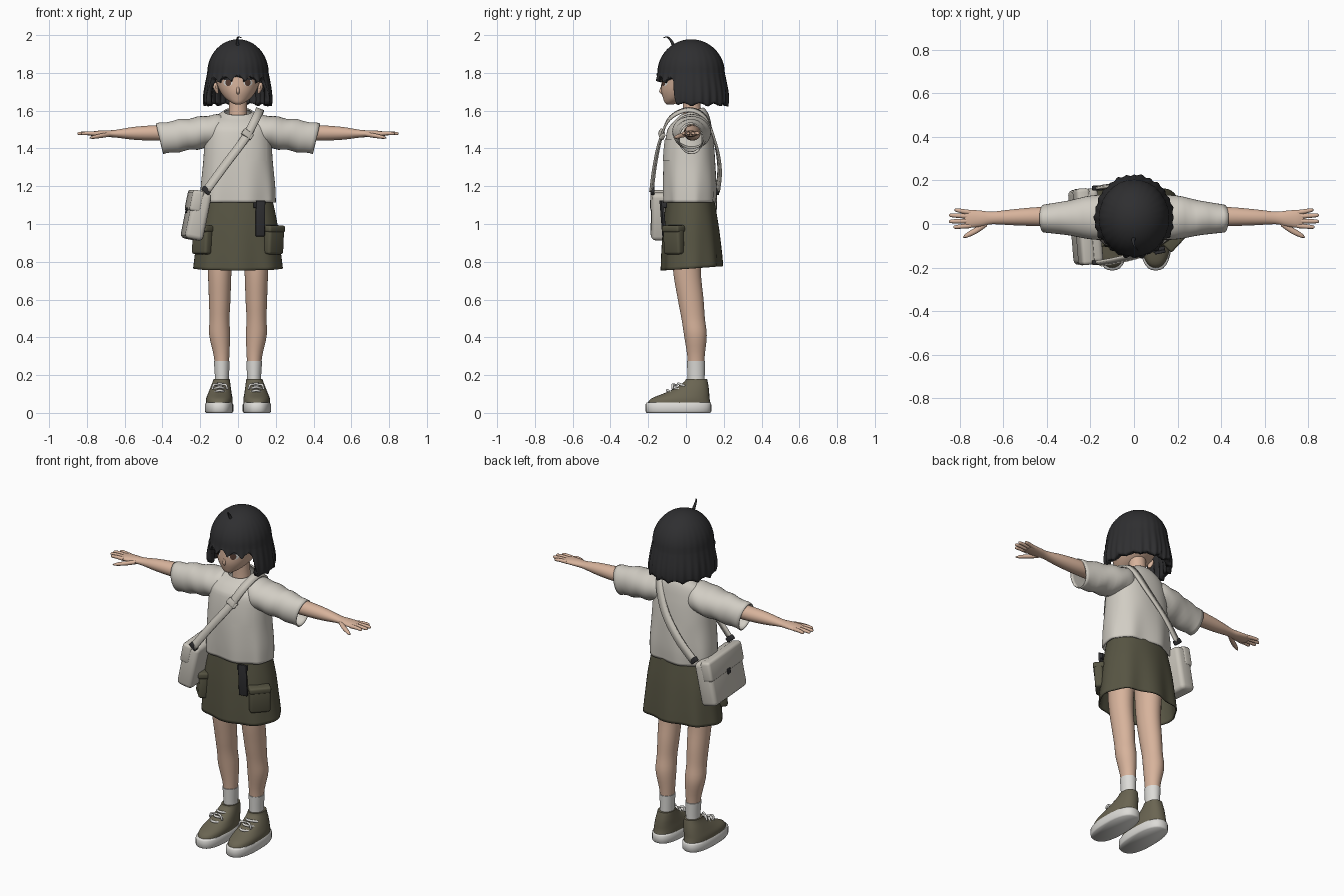
import bpy, bmesh
from math import sin, cos, pi, radians, degrees, acos, sqrt
from mathutils import Vector, Matrix, Euler

if "Cube" in bpy.data.objects:
    bpy.data.objects.remove(bpy.data.objects["Cube"])


def material(name, *rgb):
    m = bpy.data.materials.new(name)
    m.use_nodes = True
    m.diffuse_color = (*rgb, 1)
    m.node_tree.nodes["Principled BSDF"].inputs["Base Color"].default_value = (*rgb, 1)
    return m


HAIR = material("black hair", .028, .028, .03)
SKIN = material("skin", .68, .45, .33)
SHIRT = material("cream shirt", .64, .61, .55)
SKIRT = material("olive skirt", .095, .09, .056)
SHOE = material("olive shoe", .145, .13, .085)
BAG = material("stone bag", .58, .55, .49)
WHITE = material("off white", .72, .71, .68)
BELT = material("black belt", .03, .03, .033)
IRIS = material("brown iris", .1, .05, .035)


def finish(name, bm, mat, angle=45, normals=True):
    if normals:
        bmesh.ops.recalc_face_normals(bm, faces=bm.faces)
    me = bpy.data.meshes.new(name)
    bm.to_mesh(me)
    bm.free()
    for p in me.polygons:
        p.use_smooth = True
    me.set_sharp_from_angle(angle=radians(angle))
    me.materials.append(mat)
    ob = bpy.data.objects.new(name, me)
    bpy.context.scene.collection.objects.link(ob)
    return ob


def thicken(ob, t):
    mod = ob.modifiers.new("thickness", "SOLIDIFY")
    mod.thickness, mod.offset = t, -1
    return ob


def smooth_rows(rows, steps):
    """Catmull-Rom resampling of tuples."""
    rows = [Vector(r) for r in rows]
    out = []
    for i in range(len(rows) - 1):
        a, b, c, d = (rows[min(max(i + k, 0), len(rows) - 1)] for k in (-1, 0, 1, 2))
        for s in range(steps):
            t = s / steps
            out.append(b + (c - a) * (t / 2) + (a * 2 - b * 5 + c * 4 - d) * (t * t / 2)
                       + (b * 3 - a - c * 3 + d) * (t ** 3 / 2))
    return out + [rows[-1]]


def skin_rings(bm, rings, caps):
    rings = [[bm.verts.new(p) for p in r] for r in rings]
    n = len(rings[0])
    for a, b in zip(rings, rings[1:]):
        for i in range(n):
            bm.faces.new((a[i], a[(i + 1) % n], b[(i + 1) % n], b[i]))
    if caps:
        bm.faces.new(rings[0])
        bm.faces.new(rings[-1])


def loft(name, rows, mat, axis="z", side=1, n=32, power=2, steps=4, caps=True, tweak=None, angle=45):
    """Rows hold position along the axis, two centres and two radii."""
    rings = []
    for t, c1, c2, r1, r2 in smooth_rows(rows, steps):
        ring = []
        for i in range(n):
            c, s = cos(2 * pi * i / n), sin(2 * pi * i / n)
            u = c1 + r1 * abs(c) ** (2 / power) * (1 if c > 0 else -1)
            v = c2 + r2 * abs(s) ** (2 / power) * (1 if s > 0 else -1)
            p = Vector((u, v, t) if axis == "z" else (t, u, v))
            if tweak:
                tweak(p, 2 * pi * i / n)
            p.x *= side
            ring.append(p)
        rings.append(ring)
    bm = bmesh.new()
    skin_rings(bm, rings, caps)
    return finish(name, bm, mat, angle)


def box(name, loc, size, mat, rot=(0, 0, 0), bevel=.01):
    bm = bmesh.new()
    bmesh.ops.create_cube(bm, size=1, matrix=Matrix.LocRotScale(Vector(loc), Euler(rot), Vector(size)))
    bmesh.ops.bevel(bm, geom=bm.edges[:], offset=bevel, segments=3, profile=.5, affect="EDGES")
    return finish(name, bm, mat)


def tube(name, pts, mat, radius, taper=False):
    cu = bpy.data.curves.new(name, "CURVE")
    cu.dimensions, cu.bevel_depth, cu.bevel_resolution, cu.use_fill_caps = "3D", radius, 2, True
    pts = smooth_rows(pts, 5)
    sp = cu.splines.new("POLY")
    sp.points.add(len(pts) - 1)
    for i, p in enumerate(pts):
        sp.points[i].co = (*p, 1)
        sp.points[i].radius = 1 - .9 * i / (len(pts) - 1) if taper else 1
    cu.materials.append(mat)
    ob = bpy.data.objects.new(name, cu)
    bpy.context.scene.collection.objects.link(ob)


def decal(name, target, x, z, w, h, mat, lift, rounded=True):
    """Thin plate projected on to the front of a part."""
    bm = bmesh.new()
    bmesh.ops.create_grid(bm, x_segments=10, y_segments=10, size=1)
    for v in bm.verts:
        a, b = v.co.x, v.co.y
        if rounded:
            a, b = a * sqrt(1 - b * b / 2), b * sqrt(1 - a * a / 2)
        v.co = (x + a * w / 2, -.4, z + b * h / 2)
    ob = finish(name, bm, mat, normals=False)
    mod = ob.modifiers.new("wrap", "SHRINKWRAP")
    mod.target, mod.wrap_method, mod.offset = target, "PROJECT", lift
    mod.use_project_y, mod.use_positive_direction = True, True


# Head, neck and face
head = loft("head", [(1.632, 0, -.085, .012, .014), (1.642, 0, -.076, .034, .036), (1.665, 0, -.047, .066, .074),
                     (1.70, 0, -.018, .094, .112), (1.74, 0, 0, .112, .131), (1.80, 0, .018, .126, .145),
                     (1.87, 0, .02, .118, .135), (1.93, 0, .02, .07, .085), (1.95, 0, .02, .01, .012)], SKIN)
loft("neck", [(1.5, 0, .035, .06, .055), (1.58, 0, .033, .049, .048), (1.72, 0, .025, .046, .046)], SKIN)
loft("nose", [(1.685, 0, -.122, .004, .004), (1.702, 0, -.128, .009, .014), (1.735, 0, -.123, .004, .005)], SKIN, n=12)
for side, word in ((1, "left"), (-1, "right")):
    decal(word + "_eye_white", head, side * .053, 1.748, .046, .036, WHITE, .002)
    decal(word + "_iris", head, side * .051, 1.75, .03, .04, IRIS, .004)
    decal(word + "_lash", head, side * .055, 1.768, .056, .012, BELT, .006)
    loft(word + "_ear", [(1.69, .108, .0, .006, .008), (1.72, .118, .0, .013, .022),
                         (1.75, .12, .0, .008, .012)], SKIN, side=side, n=12)


# Bobbed hair with a jagged fringe
def hair_point(theta, v):
    a = abs(degrees(theta))
    jag = abs((a / 13) % 2 - 1)
    fringe = 1.755 + .035 * jag - .00025 * (a - 20)
    bob = 1.622 + .022 * jag
    mix = min(max((a - 58) / 10, 0), 1)
    bottom = fringe + (bob - fringe) * mix
    if v < .5:
        s = v * pi
        z, r = 1.80 + .178 * cos(s), sin(s)
    else:
        z = 1.80 + (bottom - 1.80) * (v - .5) * 2
        k = (1.80 - z) / .18
        r = 1 + .21 * k - .12 * k ** 4
    r *= 1 + .022 * v * v * (cos(theta * 360 / 26 * 2) + .5 * sin(theta * 11))
    return Vector((.162 * r * sin(theta), .027 - .178 * r * cos(theta), z))


bm = bmesh.new()
skin_rings(bm, [[hair_point(-pi + 2 * pi * i / 160, max(j, .1) / 24) for i in range(160)] for j in range(25)], False)
bm.verts.ensure_lookup_table()
bm.faces.new(bm.verts[:160])
thicken(finish("bob_hair", bm, HAIR, 60), .028)
tube("hair_curl", [(0, -.065, 1.94), (-.004, -.08, 1.972), (.002, -.1, 1.99), (.02, -.122, 1.985)], HAIR, .01, True)


# Shirt
def shirt_shape(p, a):
    p.z += .3 * (p.y - .03) * max(0, (p.z - 1.5) / .09)
    low = max(0, 1.35 - p.z)
    p.y += .03 * low * cos(a * 7)
    p.x *= 1 + .06 * low * sin(a * 5)


def sleeve_shape(p, a):
    p.x += .25 * (p.z - 1.47) * p.x / .43
    p.z += .004 * sin(p.x * 60 + a)


torso = loft("shirt_body", [(1.115, 0, .02, .2, .135), (1.2, 0, .02, .197, .139), (1.32, 0, .018, .185, .137),
                            (1.42, 0, .018, .178, .13), (1.5, 0, .02, .17, .118), (1.55, 0, .025, .145, .1),
                            (1.58, 0, .03, .1, .078), (1.597, 0, .03, .073, .062)],
             SHIRT, n=64, power=2.3, caps=False, tweak=shirt_shape)
thicken(torso, .008)
decal("shirt_pocket", torso, .098, 1.39, .11, .115, SHIRT, .006, False)


# Skirt
def skirt_shape(p, a):
    k = (1.14 - p.z) / .38
    p.x *= 1 + .012 * k * cos(a * 8)
    p.y *= 1 + .05 * k * cos(a * 8)
    p.z += .07 * (p.y - .03) * k


thicken(loft("skirt", [(1.14, 0, .022, .18, .125), (1.0, 0, .025, .208, .143), (.86, 0, .028, .224, .154),
                       (.765, 0, .03, .235, .158)], SKIRT, n=64, power=2.2, caps=False, tweak=skirt_shape), .008)
box("belt_tail", (.118, -.122, 1.03), (.05, .014, .19), BELT, (.08, 0, .2), .004)
box("belt_buckle", (.112, -.116, 1.1), (.06, .02, .03), BELT, (0, 0, .2), .004)

for side, word in ((1, "left"), (-1, "right")):
    loft(word + "_sleeve", [(.06, .03, 1.5, .07, .07), (.12, .03, 1.495, .1, .084), (.2, .03, 1.483, .1, .083),
                            (.3, .028, 1.469, .08, .083), (.42, .025, 1.45, .064, .08)],
         SHIRT, "x", side, caps=False, tweak=sleeve_shape).modifiers.new("thickness", "SOLIDIFY").thickness = .006
    # Arm and hand
    loft(word + "_arm", [(.3, .033, 1.485, .045, .042), (.43, .034, 1.482, .044, .041), (.55, .031, 1.48, .037, .034),
                         (.65, .028, 1.478, .029, .02), (.70, .025, 1.478, .036, .018), (.75, .024, 1.478, .041, .015),
                         (.778, .025, 1.477, .036, .01)], SKIN, "x", side, 24)
    for f, (base, tip, end) in enumerate(((-.008, -.014, .83), (.014, .012, .85), (.035, .04, .85), (.053, .064, .825))):
        loft(f"{word}_finger_{f}", [(.75, base, 1.478, .011, .011), ((.75 + end) / 2, (base + tip) / 2, 1.48, .0105, .01),
                                    (end - .008, tip, 1.479, .008, .008), (end, tip, 1.478, .002, .002)], SKIN, "x", side, 12)
    loft(word + "_thumb", [(.675, .008, 1.475, .018, .012), (.72, -.026, 1.468, .016, .012),
                           (.765, -.05, 1.46, .012, .009), (.785, -.06, 1.456, .003, .003)], SKIN, "x", side, 12)
    # Leg, sock and shoe
    loft(word + "_leg", [(.2, .085, .053, .033, .04), (.3, .087, .053, .041, .046), (.41, .097, .05, .055, .06),
                         (.5, .098, .038, .053, .062), (.6, .097, .025, .057, .068), (.76, .097, .005, .063, .074),
                         (.95, .095, .01, .075, .085)], SKIN, side=side)
    loft(word + "_sock", [(.12, .087, .055, .04, .045), (.18, .085, .054, .037, .045),
                          (.275, .086, .053, .042, .048)], WHITE, side=side)
    loft(word + "_shoe_sole", [(0, .1, -.04, .07, .168), (.008, .1, -.04, .075, .174), (.045, .1, -.04, .075, .174),
                               (.054, .1, -.04, .07, .168)], WHITE, side=side, power=2.5, steps=1, angle=60)
    loft(word + "_shoe_upper", [(.045, .1, -.037, .07, .168), (.075, .099, -.03, .07, .155), (.105, .096, .005, .062, .118),
                                (.135, .092, .035, .054, .085), (.165, .088, .053, .046, .062),
                                (.18, .087, .056, .043, .056)], SHOE, side=side, power=2.3, angle=60)
    for k in range(3):
        y, z = -.095 + .03 * k, .115 + .018 * k
        tube(f"{word}_lace_{k}", [(side * .06, y + .03, z - .01), (side * .096, y - .005, z + .004),
                                  (side * .132, y + .03, z - .01)], WHITE, .007)
    for loop in (-1, 1):
        tube(f"{word}_bow_{loop}", [(side * .096, -.05, .145), (side * (.096 + loop * .03), -.07, .15),
                                    (side * (.096 + loop * .04), -.07, .125)], WHITE, .006)
    # Cargo pocket and flap
    turn = (0, .06, -side * .75)
    box(word + "_cargo_pocket", (side * .19, -.065, .91), (.05, .115, .14), SKIRT, turn, .014)
    box(word + "_cargo_flap", (side * .19, -.067, .975), (.062, .12, .035), SKIRT, turn, .01)

# Shoulder bag
tilt = (0, .2, .08)
spin = Euler(tilt).to_matrix()
centre = Vector((-.222, -.012, 1.043))
box("bag_body", centre, (.098, .345, .255), BAG, tilt, .024)
box("bag_flap", centre + spin @ Vector((-.024, 0, .075)), (.062, .352, .115), BAG, tilt, .016)
box("bag_clasp", centre + spin @ Vector((-.056, 0, .02)), (.008, .03, .03), BELT, tilt, .003)

# Strap over the left shoulder
path = smooth_rows([(-.165, -.182, 1.18), (-.07, -.165, 1.31), (.035, -.135, 1.45), (.095, -.085, 1.56), (.115, .015, 1.605),
                    (.1, .105, 1.56), (.03, .158, 1.42), (-.07, .178, 1.29), (-.165, .168, 1.18)], 6)
bm = bmesh.new()
edges = []
for i, p in enumerate(path):
    along = path[min(i + 1, len(path) - 1)] - path[max(i - 1, 0)]
    across = along.cross(p - Vector((0, .02, 1.3))).normalized() * .022
    edges.append((bm.verts.new(p - across), bm.verts.new(p + across)))
for (a, b), (c, d) in zip(edges, edges[1:]):
    bm.faces.new((a, b, d, c))
strap = thicken(finish("bag_strap", bm, BAG), .012)
strap.modifiers[0].offset = 0
box("strap_slider", (.05, -.128, 1.475), (.06, .022, .035), BAG, (-.3, .62, .2), .005)
for y, word in ((-.178, "front"), (.165, "back")):
    box(word + "_strap_clip", (-.168, y, 1.178), (.05, .022, .028), BELT, (0, .7, 0), .006)
